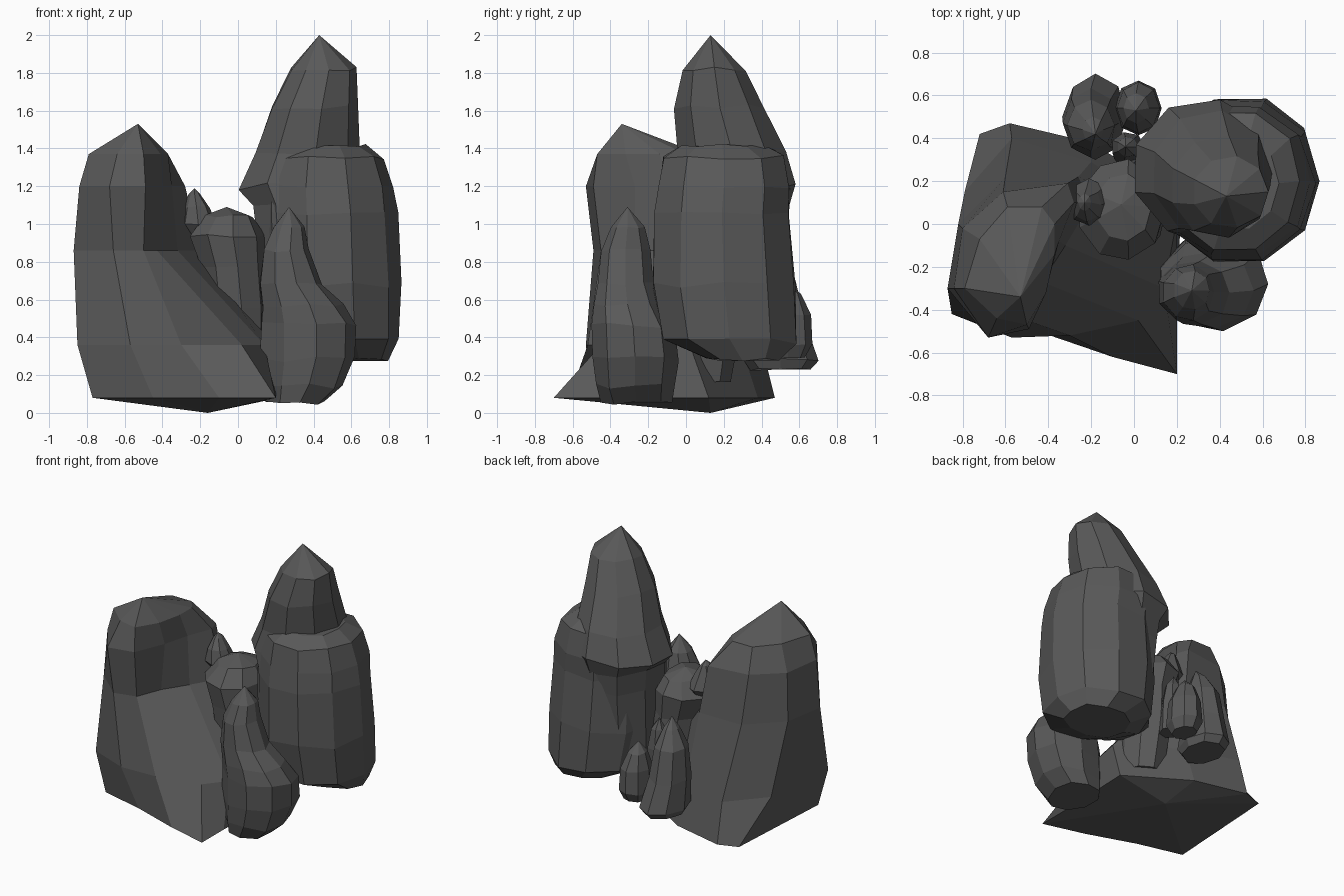
import bpy, math, random

random.seed(4)

stone = bpy.data.materials.new("dark_stone")
stone.diffuse_color = (0.1, 0.1, 0.1, 1)


def skin(name, rings, bottom=None, top=None):
    """Flat-faced rock: bridge equal-sided rings, close with a tip or a cap."""
    n = len(rings[0])
    verts = [p for r in rings for p in r]
    faces = []
    for k in range(len(rings) - 1):
        for i in range(n):
            j = (i + 1) % n
            a, b = k * n, (k + 1) * n
            faces.append((a + i, a + j, b + j, b + i))
    last = (len(rings) - 1) * n
    if bottom:
        verts.append(bottom)
        faces += [((i + 1) % n, i, len(verts) - 1) for i in range(n)]
    else:
        faces.append(tuple(reversed(range(n))))
    if top:
        verts.append(top)
        faces += [(last + i, last + (i + 1) % n, len(verts) - 1) for i in range(n)]
    else:
        faces.append(tuple(range(last, last + n)))
    mesh = bpy.data.meshes.new(name)
    mesh.from_pydata(verts, [], faces)
    mesh.materials.append(stone)
    mesh.update()
    ob = bpy.data.objects.new(name, mesh)
    bpy.context.collection.objects.link(ob)
    return ob


def rock(name, sides, rings, top, jitter=0.02):
    """Rock from elliptical rings (z, cx, cy, rx, ry) with chipped corners."""
    chips = [random.uniform(-jitter, jitter) for _ in range(sides)]
    loops = []
    for z, cx, cy, rx, ry in rings:
        loop = []
        for i in range(sides):
            a = math.tau * i / sides
            f = 1 + chips[i] + random.uniform(-jitter, jitter)
            loop.append((cx + rx * f * math.cos(a), cy + ry * f * math.sin(a),
                         z + random.uniform(-jitter, jitter) * rx * 3))
        loops.append(loop)
    return skin(name, loops, top=top)


# Large left boulder: leaning column on a foot spreading front right and back
outline = {
    0.08: [(-.77, -.42), (-.45, -.50), (-.10, -.62), (.20, -.70), (.20, -.45),
           (.22, .12), (-.20, .38), (-.58, .47), (-.72, .42)],
    0.36: [(-.85, -.42), (-.57, -.53), (-.30, -.52), (.02, -.45), (.14, -.30),
           (.20, .02), (-.20, .29), (-.57, .40), (-.79, .15)],
    0.86: [(-.87, -.30), (-.66, -.49), (-.50, -.45), (-.43, -.27), (-.32, -.10),
           (-.20, .10), (-.26, .22), (-.60, .22), (-.82, .00)],
    1.20: [(-.84, -.30), (-.68, -.53), (-.49, -.49), (-.40, -.27), (-.35, -.08),
           (-.28, .10), (-.31, .19), (-.61, .15), (-.80, -.02)],
    1.37: [(-.79, -.30), (-.64, -.44), (-.50, -.47), (-.41, -.32), (-.37, -.14),
           (-.37, .00), (-.43, .08), (-.59, .08), (-.72, -.07)],
}
skin("left_boulder", [[(x, y, z) for x, y in pts] for z, pts in outline.items()],
     bottom=(-.16, .13, 0), top=(-.53, -.34, 1.53))

# Tall pointed rock: shaft, overhanging shoulder, then the narrower point
rock("tall_spire", 9, [
    (0.40, .36, .20, .26, .26), (0.95, .35, .22, .27, .31),
    (1.10, .34, .23, .28, .32), (1.20, .34, .26, .36, .33),
    (1.38, .36, .24, .29, .29), (1.62, .40, .18, .24, .24),
    (1.82, .45, .15, .18, .17)], (.43, .13, 2.0))

# Wide rock wrapping the spire, flaring towards its raised base
rock("right_boulder", 10, [
    (0.28, .57, .30, .23, .20), (0.38, .51, .23, .35, .37),
    (0.68, .49, .20, .38, .39), (1.05, .48, .19, .37, .37),
    (1.20, .47, .20, .36, .36), (1.35, .47, .20, .31, .33),
    (1.42, .47, .19, .21, .22)], None, 0.015)

# Front crystal: thin spire swelling into a wide foot to the right
rock("front_spire", 9, [
    (0.05, .30, -.26, .16, .19), (0.14, .34, -.27, .22, .21),
    (0.28, .37, -.27, .26, .23), (0.46, .37, -.28, .26, .22),
    (0.57, .34, -.31, .22, .18), (0.68, .28, -.32, .17, .15),
    (0.86, .255, -.32, .12, .13), (0.98, .27, -.31, .085, .09)],
    (.27, -.31, 1.09), 0.025)

# Middle rock and the pebble resting on it
rock("middle_rock", 9, [
    (0.16, .00, .08, .15, .16), (0.55, -.01, .09, .17, .22),
    (0.78, -.03, .07, .17, .22), (0.94, -.06, .07, .20, .24),
    (1.04, -.05, .08, .13, .16)], (-.06, .09, 1.09))
rock("top_pebble", 8, [
    (0.93, -.20, .10, .05, .06), (1.00, -.21, .10, .10, .11),
    (1.09, -.22, .09, .07, .08), (1.16, -.23, .10, .03, .04)], (-.23, .10, 1.19))

# Small rocks at the back
rock("back_rock_left", 8, [
    (0.23, -.18, .50, .13, .16), (0.28, -.18, .50, .15, .20),
    (0.48, -.20, .47, .13, .16), (0.70, -.20, .46, .11, .12),
    (0.82, -.19, .44, .05, .06)], (-.18, .42, .89))
rock("back_rock_right", 8, [
    (0.29, .02, .54, .08, .09), (0.36, .02, .54, .11, .13),
    (0.52, .02, .54, .10, .12), (0.63, .01, .54, .06, .07)], (.01, .53, .70))
rock("back_pebble", 7, [
    (0.40, -.03, .34, .07, .09), (0.60, -.03, .36, .08, .07),
    (0.74, -.03, .36, .05, .05)], (-.04, .36, .82))
